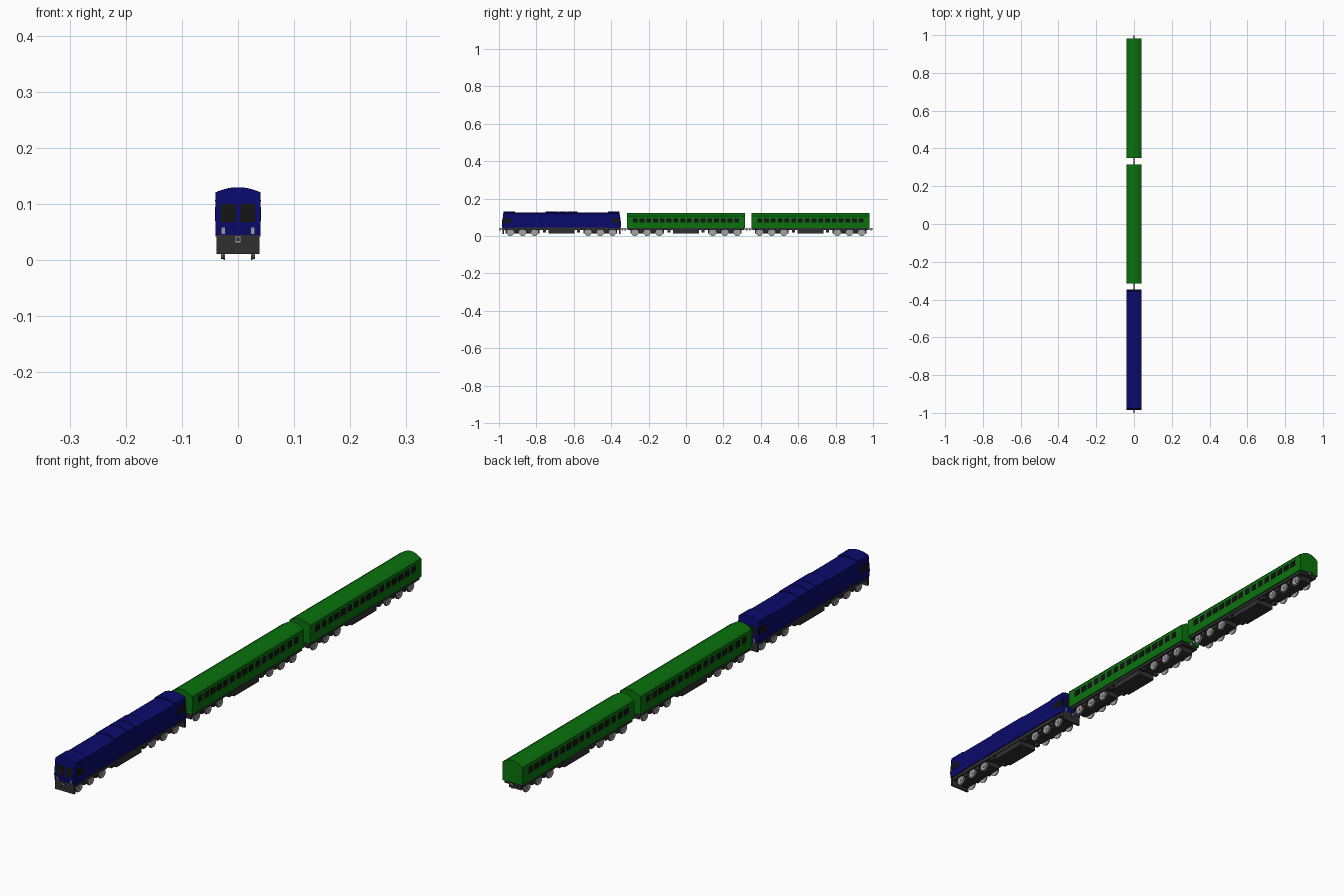
import bpy, bmesh, math
from mathutils import Matrix, Vector

cube = bpy.data.objects.get("Cube")
if cube:
    bpy.data.objects.remove(cube, do_unlink=True)


def material(name, rgb):
    m = bpy.data.materials.new(name)
    m.use_nodes = True
    m.diffuse_color = (*rgb, 1)
    m.node_tree.nodes["Principled BSDF"].inputs["Base Color"].default_value = (*rgb, 1)
    return m


BLUE = material("navy blue", (0.003, 0.003, 0.15))
GREEN = material("coach green", (0.003, 0.17, 0.004))
DARK = material("charcoal", (0.03, 0.03, 0.03))
GLASS = material("black glass", (0.006, 0.006, 0.006))
STEEL = material("light steel", (0.36, 0.36, 0.36))


def finish(bm, name, mat):
    bmesh.ops.recalc_face_normals(bm, faces=bm.faces)
    mesh = bpy.data.meshes.new(name)
    bm.to_mesh(mesh)
    bm.free()
    mesh.materials.append(mat)
    ob = bpy.data.objects.new(name, mesh)
    bpy.context.collection.objects.link(ob)
    return ob


def boxes(name, spans, mat, reshape=None):
    """Each span is (x0, x1, y0, y1, z0, z1)."""
    bm = bmesh.new()
    for x0, x1, y0, y1, z0, z1 in spans:
        mid = Vector((x0 + x1, y0 + y1, z0 + z1)) / 2
        size = (x1 - x0, y1 - y0, z1 - z0, 1)
        bmesh.ops.create_cube(bm, size=1, matrix=Matrix.Translation(mid) @ Matrix.Diagonal(size))
    if reshape:
        reshape(bm)
    return finish(bm, name, mat)


def arched(name, y0, y1, half, base, eave, top, mat, reshape=None):
    """Body shell with straight sides and an arched roof."""
    steps = 12
    pts = [(-half, base), (half, base)]
    for i in range(steps + 1):
        t = 1 - 2 * i / steps
        pts.append((half * t, eave + (top - eave) * (1 - t * t)))
    bm = bmesh.new()
    face = bm.faces.new([bm.verts.new((x, y0, z)) for x, z in pts])
    out = bmesh.ops.extrude_face_region(bm, geom=[face])
    verts = [v for v in out["geom"] if isinstance(v, bmesh.types.BMVert)]
    bmesh.ops.translate(bm, verts=verts, vec=(0, y1 - y0, 0))
    if reshape:
        reshape(bm)
    return finish(bm, name, mat)


def wheelsets(name, ys):
    bm = bmesh.new()
    turn = Matrix.Rotation(math.pi / 2, 4, "Y")
    for y in ys:
        for side in (-1, 1):
            # tread, inner flange and hub
            for x, r, w in ((0.027, 0.0165, 0.006), (0.0245, 0.019, 0.002), (0.03, 0.006, 0.004)):
                bmesh.ops.create_cone(bm, cap_ends=True, segments=20, radius1=r, radius2=r, depth=w,
                                      matrix=Matrix.Translation((side * x, y, 0.019)) @ turn)
        bmesh.ops.create_cone(bm, cap_ends=True, segments=8, radius1=0.004, radius2=0.004, depth=0.05,
                              matrix=Matrix.Translation((0, y, 0.019)) @ turn)
    finish(bm, name, STEEL)


def running_gear(name, c, half):
    """Floor, bogies, wheels, tank and couplers shared by all vehicles."""
    boxes(name + "_floor", [(-0.036, 0.036, c - half + 0.005, c + half - 0.005, 0.032, 0.046)], DARK)
    boxes(name + "_tank", [(-0.034, 0.034, c - 0.07, c + 0.07, 0.013, 0.034)], DARK)
    boxes(name + "_equipment", [(s * 0.028 - 0.006, s * 0.028 + 0.006, c + e * 0.09 - 0.008,
                                 c + e * 0.09 + 0.008, 0.02, 0.033) for s in (-1, 1) for e in (-1, 1)], DARK)
    for end, label in ((-1, "front"), (1, "rear")):
        m = c + end * 0.208
        axles = [m - 0.065, m, m + 0.065]
        wheelsets(f"{name}_{label}_wheels", axles)
        frame = [(-0.022, 0.022, m - 0.09, m + 0.09, 0.014, 0.033)]
        frame += [(s * 0.029 - 0.003, s * 0.029 + 0.003, m + d - 0.009, m + d + 0.009, 0.017, 0.033)
                  for s in (-1, 1) for d in (-0.0325, 0.0325)]
        boxes(f"{name}_{label}_bogie", frame, DARK)
        a, b = sorted((c + end * (half - 0.01), c + end * (half + 0.0165)))
        boxes(f"{name}_{label}_coupler_bar", [(-0.003, 0.003, a, b, 0.034, 0.04)], DARK)
        a, b = sorted((c + end * (half + 0.005), c + end * (half + 0.012)))
        boxes(f"{name}_{label}_coupler_head", [(-0.005, 0.005, a, b, 0.031, 0.043)], STEEL)


def coach(name, c):
    half = 0.316
    arched(name + "_body", c - half, c + half, 0.04, 0.042, 0.106, 0.123, GREEN)
    running_gear(name, c, half)
    # window rows on both sides
    count, pitch = 16, 0.0362
    rows = []
    for i in range(count):
        y = c + (i - (count - 1) / 2) * pitch
        for s in (-1, 1):
            rows.append((s * 0.04 - 0.001, s * 0.04 + 0.001, y - 0.0125, y + 0.0125, 0.073, 0.095))
    boxes(name + "_windows", rows, GLASS)
    # rain strips along the eaves
    boxes(name + "_rain_strips", [(s * 0.04 - 0.001, s * 0.04 + 0.001, c - half, c + half, 0.105, 0.107)
                                  for s in (-1, 1)], GREEN)


def raker(c, end, half):
    """Gives a cab end its shallow wedge nose."""
    def reshape(bm):
        bmesh.ops.bisect_plane(bm, geom=bm.verts[:] + bm.edges[:] + bm.faces[:],
                               plane_co=(0, 0, 0.064), plane_no=(0, 0, 1))
        for v in bm.verts:
            if (v.co.y - c) * end > half - 0.01:
                v.co.y -= end * abs(v.co.z - 0.064) * 0.12
    return reshape


def locomotive(name, c):
    half = 0.318
    arched(name + "_hood", c - 0.25, c + 0.25, 0.0395, 0.045, 0.118, 0.1265, BLUE)
    # raised roof sections
    for y0, y1 in ((-0.085, -0.015), (-0.012, 0.028), (0.031, 0.085)):
        arched(name + "_roof_hatch", c + y0, c + y1, 0.039, 0.11, 0.121, 0.13, BLUE)
    running_gear(name, c, half)
    for end, label in ((-1, "front"), (1, "rear")):
        rake = raker(c, end, half)

        def along(a, b):
            return tuple(sorted((c + end * a, c + end * b)))

        tag = f"{name}_{label}"
        arched(tag + "_cab", *along(0.249, half), 0.04, 0.043, 0.121, 0.13, BLUE, rake)
        nose = along(half - 0.001, half + 0.001)
        boxes(tag + "_windscreens", [(s * 0.0175 - 0.0135, s * 0.0175 + 0.0135, *nose, 0.067, 0.1)
                                     for s in (-1, 1)], GLASS, rake)
        boxes(tag + "_lamps", [(s * 0.0265 - 0.003, s * 0.0265 + 0.003, *along(half - 0.002, half + 0.002),
                                0.047, 0.058) for s in (-1, 1)], STEEL, rake)
        boxes(tag + "_side_windows", [(s * 0.04 - 0.001, s * 0.04 + 0.001, *along(0.267, 0.309),
                                       0.07, 0.095) for s in (-1, 1)], GLASS)
        # pilot plate below the cab
        boxes(tag + "_pilot", [(-0.038, 0.038, *along(half - 0.01, half - 0.002), 0.011, 0.045)], DARK)


locomotive("locomotive", -0.666)
coach("first_coach", 0)
coach("second_coach", 0.666)
